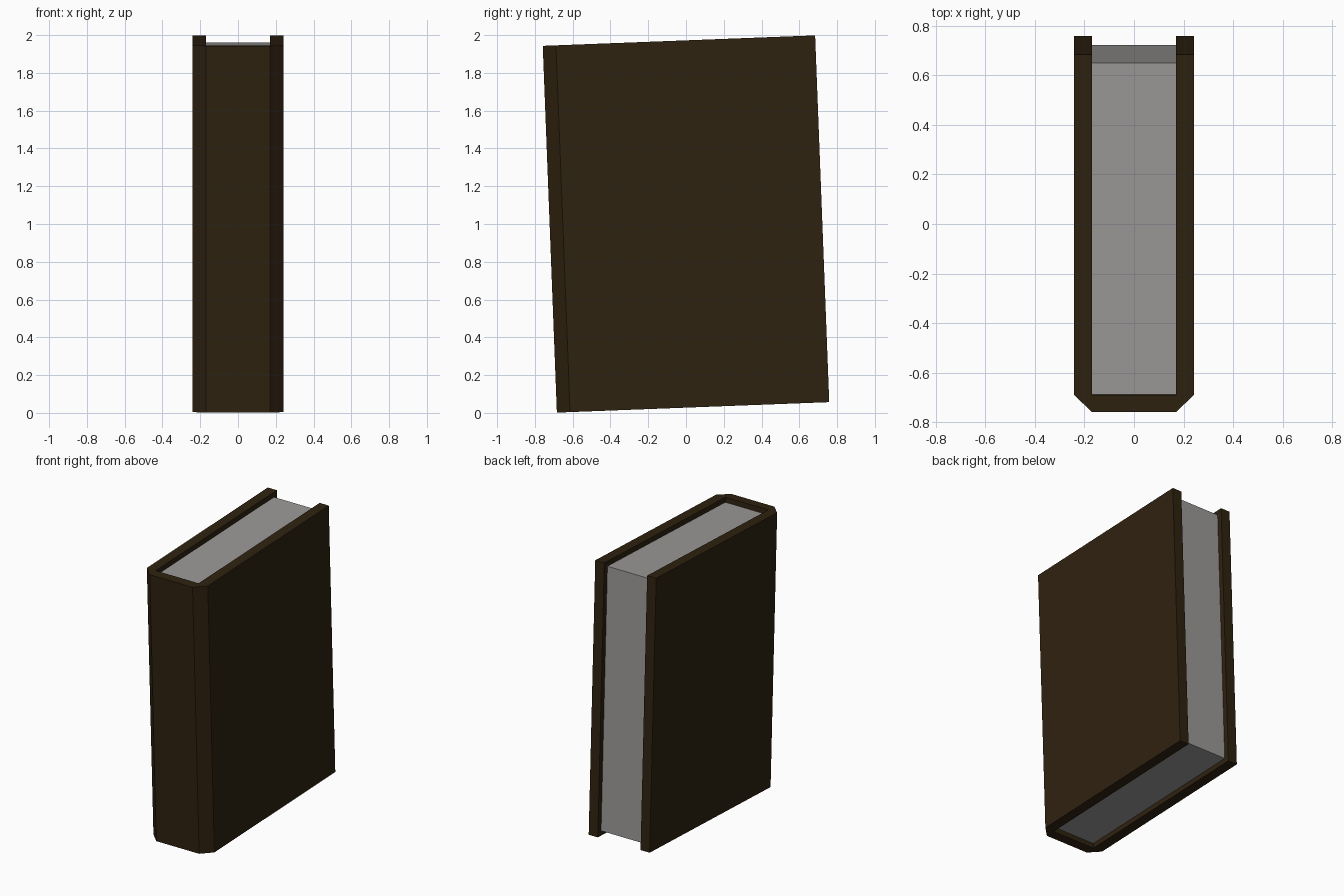
import bpy, bmesh, math
from mathutils import Matrix

if "Cube" in bpy.data.objects:
    bpy.data.objects.remove(bpy.data.objects["Cube"])

TILT = math.radians(2.2)           # the book leans back slightly about x
HY, HZ = 0.7215, 0.9715            # half depth and half height of the cover
PLACE = Matrix.Translation((0, 0, 1.0)) @ Matrix.Rotation(TILT, 4, 'X')


def material(name, rgb):
    m = bpy.data.materials.new(name)
    m.diffuse_color = (*rgb, 1)
    m.use_nodes = True
    m.node_tree.nodes["Principled BSDF"].inputs["Base Color"].default_value = m.diffuse_color
    return m


def extrude_profile(name, profile, half_height, mat):
    """Extrude a flat xy outline along the book's own height, then lean it."""
    bm = bmesh.new()
    face = bm.faces.new([bm.verts.new((x, y, -half_height)) for x, y in profile])
    out = bmesh.ops.extrude_face_region(bm, geom=[face])
    top = [v for v in out["geom"] if isinstance(v, bmesh.types.BMVert)]
    bmesh.ops.translate(bm, verts=top, vec=(0, 0, 2 * half_height))
    bmesh.ops.recalc_face_normals(bm, faces=bm.faces)
    bm.transform(PLACE)
    mesh = bpy.data.meshes.new(name)
    bm.to_mesh(mesh)
    bm.free()
    mesh.materials.append(mat)
    ob = bpy.data.objects.new(name, mesh)
    bpy.context.collection.objects.link(ob)
    return ob


leather = material("dark brown leather", (0.028, 0.016, 0.005))
paper = material("grey paper", (0.33, 0.32, 0.31))

# Cover: U-shaped outline with chamfered spine corners
right = [(0.17, -HY), (0.242, -HY + 0.07), (0.242, HY), (0.17, HY), (0.17, -0.653)]
left = [(-x, y) for x, y in reversed(right)]
extrude_profile("book_cover", right + left, HZ, leather)

# Page block: recessed from the top, bottom and fore edge of the cover
pages = [(-0.169, -0.652), (0.169, -0.652), (0.169, HY - 0.035), (-0.169, HY - 0.035)]
extrude_profile("page_block", pages, HZ - 0.035, paper)
